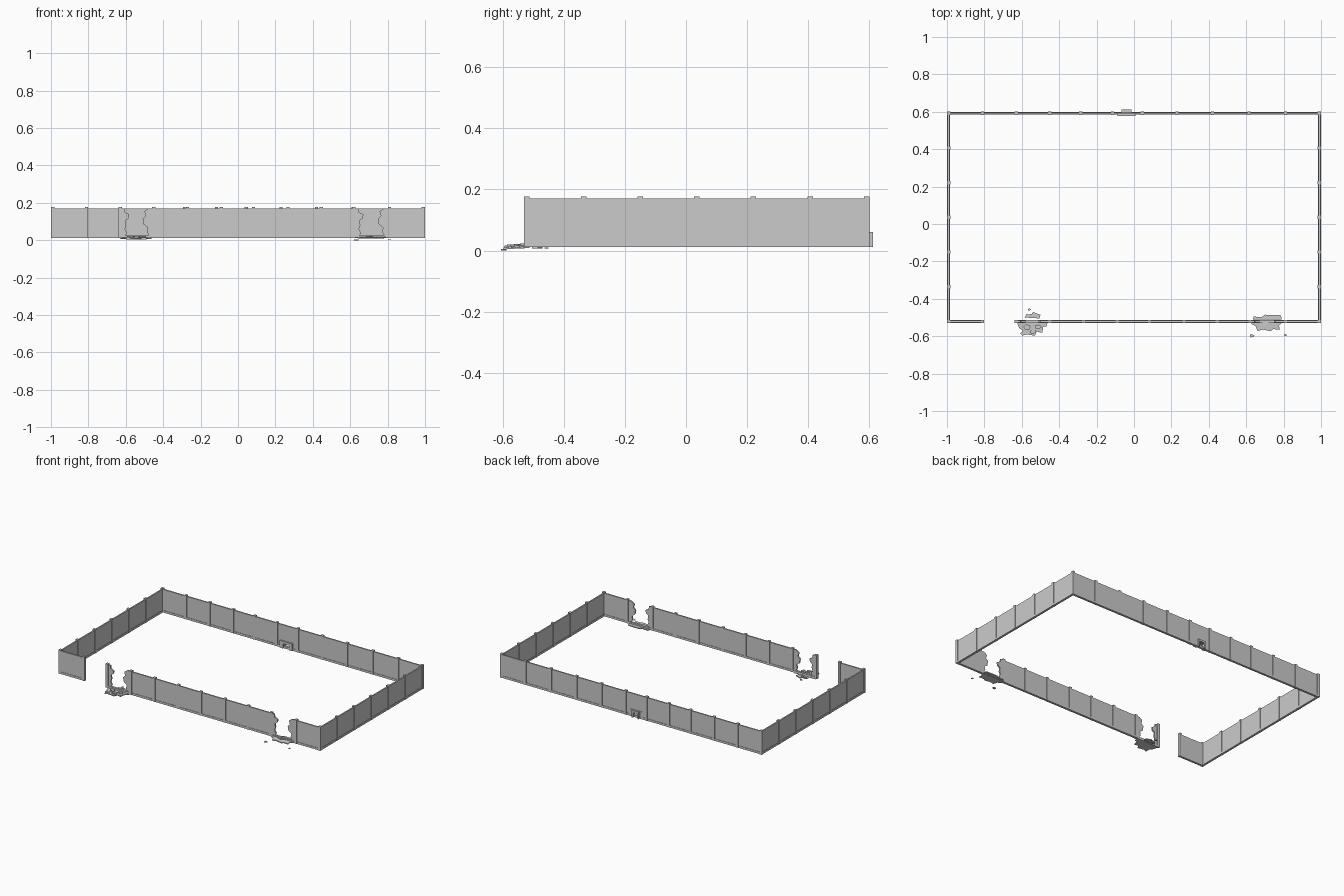
import bpy, bmesh, math, random
from mathutils import Vector, Matrix

if "Cube" in bpy.data.objects:
    bpy.data.objects.remove(bpy.data.objects["Cube"])

random.seed(4)
Z0, ZR, ZT, ZP = 0.012, 0.026, 0.17, 0.177   # base, rail top, panel top, post top
XW, YF, YB = 0.991, -0.521, 0.592            # wall centre lines


def make(name, bm):
    bmesh.ops.recalc_face_normals(bm, faces=bm.faces)
    me = bpy.data.meshes.new(name)
    bm.to_mesh(me)
    bm.free()
    ob = bpy.data.objects.new(name, me)
    bpy.context.collection.objects.link(ob)
    return ob


def box(bm, x0, x1, y0, y1, z0, z1):
    m = (Matrix.Translation(((x0 + x1) / 2, (y0 + y1) / 2, (z0 + z1) / 2))
         @ Matrix.Diagonal((x1 - x0, y1 - y0, z1 - z0, 1)))
    bmesh.ops.create_cube(bm, size=1, matrix=m)


def prism(bm, pts, offset):
    """Extrude a planar outline along an offset vector."""
    f = bm.faces.new([bm.verts.new(p) for p in pts])
    r = bmesh.ops.extrude_face_region(bm, geom=[f], use_keep_orig=True)
    vs = [v for v in r["geom"] if isinstance(v, bmesh.types.BMVert)]
    bmesh.ops.translate(bm, vec=offset, verts=vs)


def wall(name, a, b, fixed, along_x, skip=()):
    """Run of bays: base rail plus thin panel; panels in skip are broken."""
    bm = bmesh.new()

    def bar(p, q, half, z0, z1):
        if along_x:
            box(bm, p, q, fixed - half, fixed + half, z0, z1)
        else:
            box(bm, fixed - half, fixed + half, p, q, z0, z1)
    bar(a, b, 0.0075, Z0, ZR)
    cuts = [a] + [c for s in skip for c in s] + [b]
    for p, q in zip(cuts[::2], cuts[1::2]):
        if q - p > 0.001:
            bar(p, q, 0.0048, ZR, ZT)
    make(name, bm)


def posts(name, places):
    bm = bmesh.new()
    for x, y in places:
        box(bm, x - 0.009, x + 0.009, y - 0.009, y + 0.009, Z0, ZP)
    make(name, bm)


# Perimeter walls, with an entrance gap and two broken bays at the front
wall("back_wall", -XW, XW, YB, True, [(-0.062, -0.018)])
wall("left_wall", YF, YB, -XW, False)
wall("right_wall", YF, YB, XW, False)
wall("front_wall_left", -XW, -0.81, YF, True)
wall("front_wall_main", -0.63, XW, YF, True, [(-0.63, -0.45), (0.62, 0.81)])

# Panel above the culvert in the back wall
bm = bmesh.new()
box(bm, -0.062, -0.018, YB - 0.0048, YB + 0.0048, 0.045, ZT)
make("panel_over_culvert", bm)

# Posts
back_x = [-XW, -0.81, -0.63, -0.45, -0.285, -0.115, 0.045, 0.23, 0.42, 0.615, 0.81, XW]
front_x = [-XW, -0.81, -0.63, -0.45, -0.27, -0.09, 0.083, 0.267, 0.445, 0.62, 0.81, XW]
side_y = [YF + (YB - YF) * i / 6 for i in range(1, 6)]
posts("back_posts", [(x, YB) for x in back_x])
posts("front_posts", [(x, YF) for x in front_x])
posts("side_posts", [(s * XW, y) for s in (-1, 1) for y in side_y])

# Jagged remnants either side of each breach (fraction across bay, height)
left_edge = [(0.13, 0.172), (0.14, 0.15), (0.27, 0.138), (0.25, 0.118), (0.16, 0.105),
             (0.18, 0.08), (0.14, 0.06), (0.20, 0.04), (0.16, ZR)]
right_edge = [(0.84, 0.172), (0.72, 0.155), (0.76, 0.13), (0.67, 0.115), (0.70, 0.085),
              (0.82, 0.068), (0.79, 0.045), (0.85, ZR)]


def breach(name, x0, x1):
    bm = bmesh.new()
    for edge, outer in ((left_edge, x0), (right_edge, x1)):
        pts = [(x0 + u * (x1 - x0), YF - 0.0048, min(z, ZT)) for u, z in edge]
        pts += [(outer, YF - 0.0048, ZR), (outer, YF - 0.0048, ZT)]
        prism(bm, pts, (0, 0.0096, 0))
    make(name, bm)


breach("broken_panel_left", -0.63, -0.45)
breach("broken_panel_right", 0.62, 0.81)


# Fallen slabs and scattered fragments
def slab(name, outline, z, tilt=0.0, thick=0.006):
    bm = bmesh.new()
    prism(bm, [(x, y, z + tilt * (y - YF)) for x, y in outline], (0, 0, thick))
    make(name, bm)


def fragments(name, spots):
    bm = bmesh.new()
    for x, y, r, z in spots:
        n = random.choice((5, 6))
        pts = []
        for i in range(n):
            a = math.tau * i / n
            k = r * random.uniform(0.65, 1.1)
            pts.append((x + k * math.cos(a), y + 0.7 * k * math.sin(a), z))
        prism(bm, pts, (0, 0, max(0.004, r * 0.35)))
    make(name, bm)


slab("fallen_slab_left", [(-0.63, -0.513), (-0.47, -0.513), (-0.463, -0.53), (-0.485, -0.55),
                          (-0.49, -0.58), (-0.52, -0.575), (-0.53, -0.597), (-0.575, -0.59),
                          (-0.60, -0.598), (-0.595, -0.57), (-0.615, -0.555)], 0.008, 0.05)
slab("inner_slab_left", [(-0.585, -0.50), (-0.575, -0.482), (-0.55, -0.485), (-0.54, -0.47),
                         (-0.52, -0.478), (-0.50, -0.485), (-0.505, -0.505)], 0.007)
fragments("rubble_left", [(-0.56, -0.458, 0.011, 0.006), (-0.59, -0.585, 0.02, 0.010),
                          (-0.54, -0.575, 0.022, 0.012), (-0.57, -0.55, 0.022, 0.014),
                          (-0.515, -0.55, 0.022, 0.014), (-0.50, -0.572, 0.015, 0.009),
                          (-0.55, -0.49, 0.015, 0.012), (-0.475, -0.54, 0.014, 0.011)])
slab("fallen_slab_right", [(0.62, -0.513), (0.795, -0.513), (0.79, -0.53), (0.775, -0.545),
                           (0.78, -0.565), (0.745, -0.562), (0.73, -0.573), (0.69, -0.565),
                           (0.66, -0.572), (0.65, -0.545), (0.63, -0.535)], 0.012, 0.06)
slab("inner_slab_right", [(0.635, -0.51), (0.64, -0.495), (0.68, -0.498), (0.70, -0.485),
                          (0.785, -0.488), (0.79, -0.51)], 0.011)
fragments("rubble_right", [(0.63, -0.597, 0.014, 0.0), (0.81, -0.594, 0.009, 0.001),
                           (0.70, -0.53, 0.02, 0.016)])

# Culvert surround: square arch through the back wall
bm = bmesh.new()


def arch(x0, x1, jamb, y0, y1, top, lintel):
    z = 0.012
    o = [(x0, z), (x0, top), (x1, top), (x1, z), (x1 - jamb, z),
         (x1 - jamb, top - lintel), (x0 + jamb, top - lintel), (x0 + jamb, z)]
    prism(bm, [(x, y0, h) for x, h in o], (0, y1 - y0, 0))


arch(-0.087, 0.008, 0.025, 0.578, 0.6, 0.062, 0.018)
arch(-0.067, -0.013, 0.009, 0.6, 0.612, 0.06, 0.014)
make("culvert_surround", bm)
